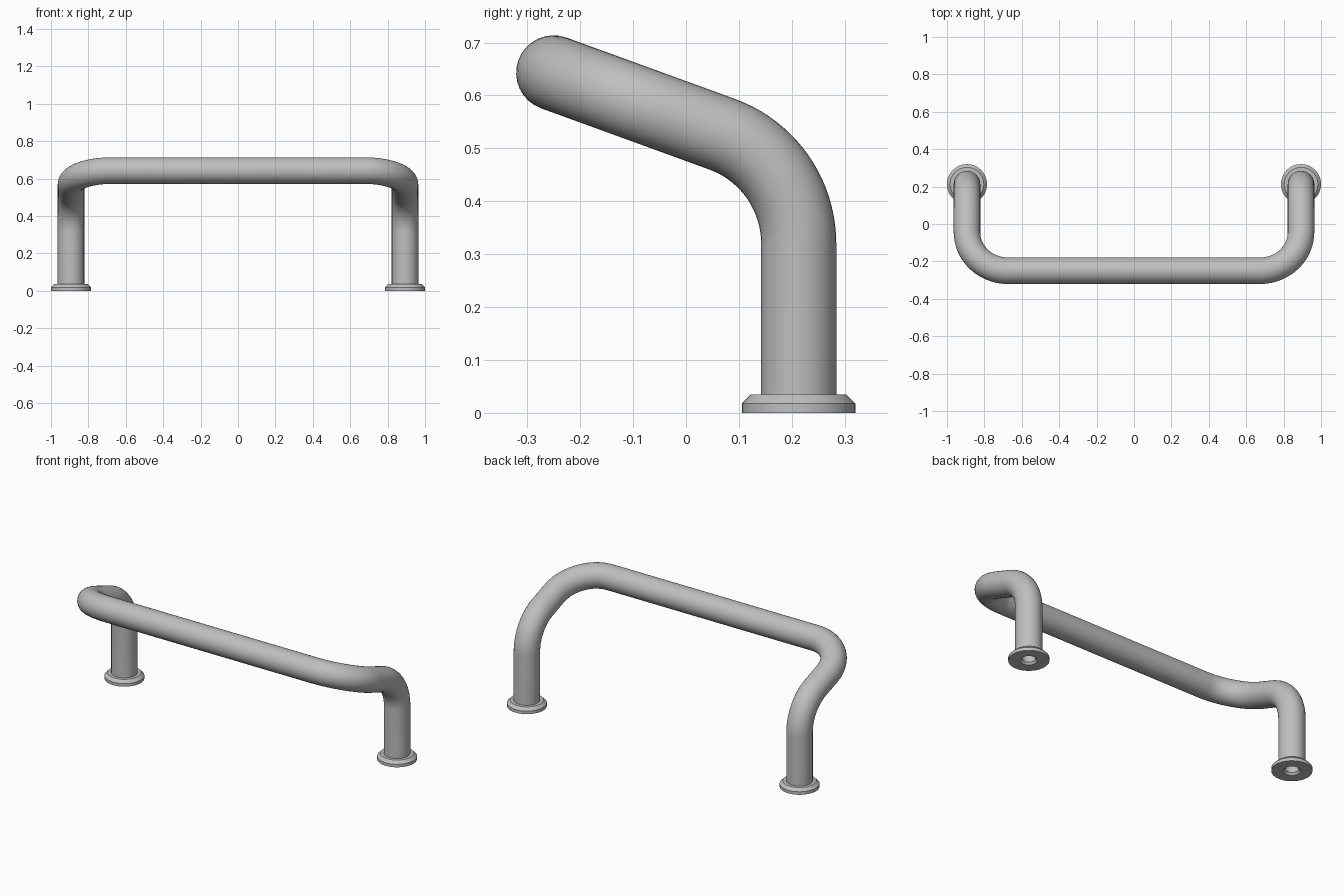
import bpy, bmesh, math
from mathutils import Vector

if "Cube" in bpy.data.objects:
    bpy.data.objects.remove(bpy.data.objects["Cube"], do_unlink=True)

TUBE_R = 0.071
BEND_R = 0.22
LEG_X, LEG_Y = 0.893, 0.213
BAR_Y = -0.25
SLOPE = math.radians(20)

metal = bpy.data.materials.new("brushed grey metal")
metal.use_nodes = True
grey = (0.52, 0.52, 0.52, 1)
metal.diffuse_color = grey
metal.node_tree.nodes["Principled BSDF"].inputs["Base Color"].default_value = grey


def finish(obj):
    """Smooth the object, keeping its hard edges."""
    bpy.ops.object.select_all(action='DESELECT')
    obj.select_set(True)
    bpy.context.view_layer.objects.active = obj
    if obj.type == 'CURVE':
        bpy.ops.object.convert(target='MESH')
        obj = bpy.context.object
    obj.data.materials.clear()
    obj.data.materials.append(metal)
    bpy.ops.object.shade_smooth_by_angle(angle=math.radians(30))


def arc(centre, start, end, sweep, steps=20):
    """Points turning from unit vector start towards the perpendicular end."""
    return [centre + BEND_R * (start * math.cos(a) + end * math.sin(a))
            for a in (sweep * i / steps for i in range(steps + 1))]


# Half of the handle path: leg, bend forward, bend inward
x_axis, y_axis, z_axis = Vector((1, 0, 0)), Vector((0, 1, 0)), Vector((0, 0, 1))
forward = Vector((0, -math.cos(SLOPE), math.sin(SLOPE)))
half = [Vector((LEG_X, LEG_Y, 0.02))]
half += arc(Vector((LEG_X, LEG_Y - BEND_R, 0.32)), y_axis, z_axis, math.pi / 2 - SLOPE)
corner = half[-1] + forward * ((half[-1].y - BAR_Y) / math.cos(SLOPE))
half += arc(corner - BEND_R * (x_axis + forward), x_axis, forward, math.pi / 2)
path = half + [Vector((-p.x, p.y, p.z)) for p in reversed(half)]

# Bent tube
curve = bpy.data.curves.new("handle_tube", 'CURVE')
curve.dimensions = '3D'
curve.bevel_depth = TUBE_R
curve.bevel_resolution = 14
spline = curve.splines.new('POLY')
spline.points.add(len(path) - 1)
for point, p in zip(spline.points, path):
    point.co = (*p, 1)
tube = bpy.data.objects.new("handle_tube", curve)
bpy.context.collection.objects.link(tube)
finish(tube)

# Chamfered foot flanges, each with a countersunk blind screw hole
PROFILE = [(0, 0.2), (0.036, 0.2), (0.036, 0.012), (0.047, 0), (0.107, 0),
           (0.107, 0.018), (0.09, 0.035), (0.06, 0.035)]
for side, x in (("left", LEG_X), ("right", -LEG_X)):
    bm = bmesh.new()
    verts = [bm.verts.new((r, 0, z)) for r, z in PROFILE]
    edges = [bm.edges.new(pair) for pair in zip(verts, verts[1:])]
    bmesh.ops.spin(bm, geom=verts + edges, cent=(0, 0, 0), axis=(0, 0, 1),
                   angle=math.tau, steps=48)
    bmesh.ops.remove_doubles(bm, verts=bm.verts, dist=0.0001)
    bmesh.ops.recalc_face_normals(bm, faces=bm.faces)
    # Make the underside face down
    if any(f.normal.z > 0.9 and f.calc_center_median().z < 0.001 for f in bm.faces):
        bmesh.ops.reverse_faces(bm, faces=bm.faces)
    mesh = bpy.data.meshes.new(side + "_foot_flange")
    bm.to_mesh(mesh)
    bm.free()
    flange = bpy.data.objects.new(side + "_foot_flange", mesh)
    flange.location = (x, LEG_Y, 0)
    bpy.context.collection.objects.link(flange)
    finish(flange)
